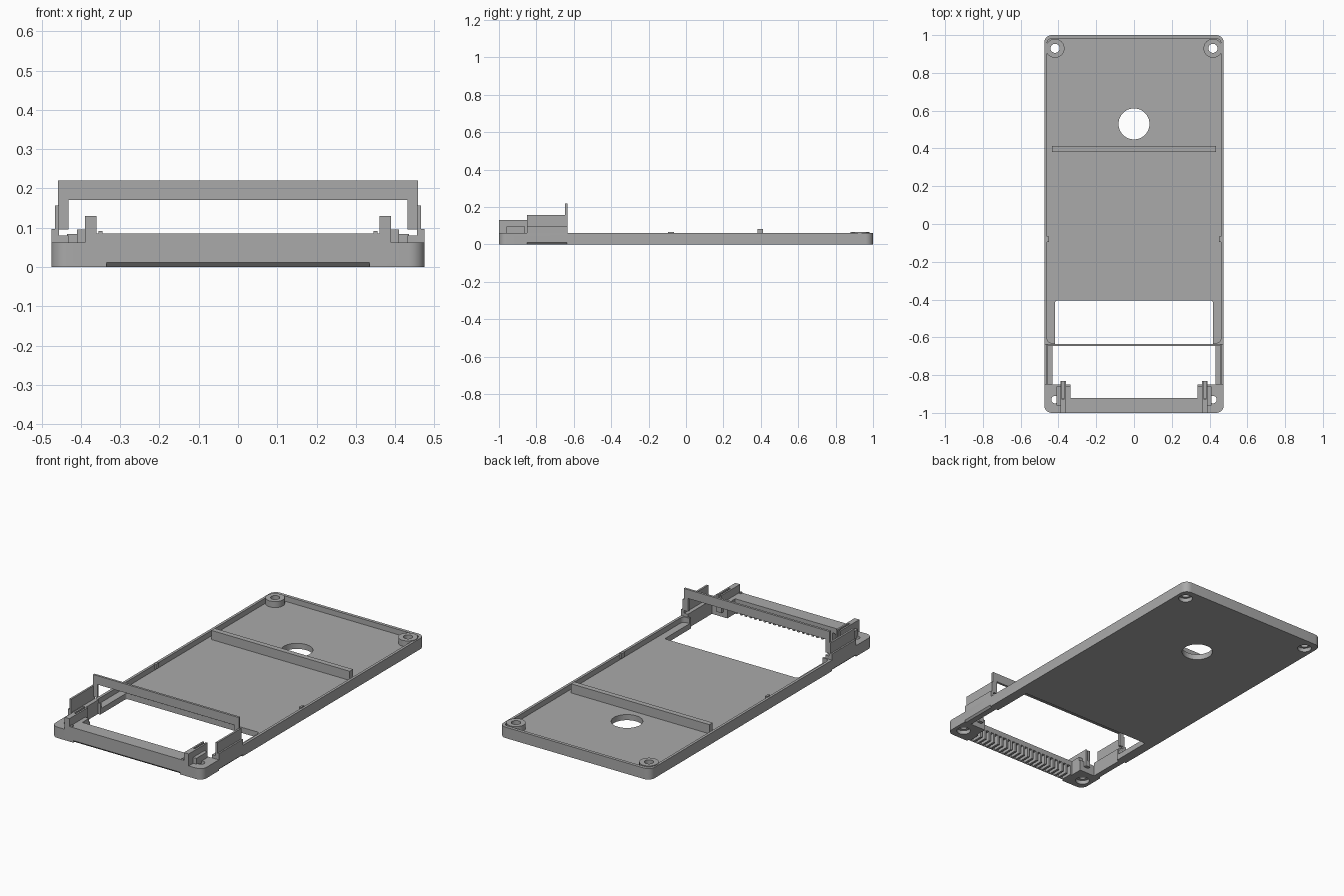
import bpy, bmesh, math

cube = bpy.data.objects.get("Cube")
if cube:
    bpy.data.objects.remove(cube, do_unlink=True)

GREY = (0.4, 0.4, 0.4, 1)
mat = bpy.data.materials.new("plain grey")
mat.use_nodes = True
mat.diffuse_color = GREY
mat.node_tree.nodes["Principled BSDF"].inputs["Base Color"].default_value = GREY


def finish(name, bm):
    bmesh.ops.recalc_face_normals(bm, faces=bm.faces)
    me = bpy.data.meshes.new(name)
    bm.to_mesh(me)
    bm.free()
    me.materials.append(mat)
    ob = bpy.data.objects.new(name, me)
    bpy.context.collection.objects.link(ob)
    return ob


def prism(name, points, z0, z1):
    bm = bmesh.new()
    face = bm.faces.new([bm.verts.new((x, y, z0)) for x, y in points])
    up = bmesh.ops.extrude_face_region(bm, geom=[face])["geom"]
    bmesh.ops.translate(bm, vec=(0, 0, z1 - z0),
                        verts=[g for g in up if isinstance(g, bmesh.types.BMVert)])
    return finish(name, bm)


def box(name, x0, x1, y0, y1, z0, z1):
    return prism(name, [(x0, y0), (x1, y0), (x1, y1), (x0, y1)], z0, z1)


def rounded(name, x0, x1, y0, y1, r, z0, z1, steps=8):
    pts = []
    corners = [(x1 - r, y1 - r), (x0 + r, y1 - r), (x0 + r, y0 + r), (x1 - r, y0 + r)]
    for q, (cx, cy) in enumerate(corners):
        for i in range(steps + 1):
            a = (q + i / steps) * math.pi / 2
            pts.append((cx + r * math.cos(a), cy + r * math.sin(a)))
    return prism(name, pts, z0, z1)


def disc(name, cx, cy, r, z0, z1, n=40):
    ring = [2 * math.pi * i / n for i in range(n)]
    return prism(name, [(cx + r * math.cos(a), cy + r * math.sin(a)) for a in ring], z0, z1)


def edge_cutter(name, along, lo, hi, edge, size):
    # diamond-section bar that chamfers one bottom edge
    bm = bmesh.new()
    ring = []
    for t in (lo, hi):
        for du, dz in ((size, 0), (0, size), (-size, 0), (0, -size)):
            u = edge + du
            ring.append(bm.verts.new((t, u, dz) if along == "x" else (u, t, dz)))
    a, b = ring[:4], ring[4:]
    bm.faces.new(a)
    bm.faces.new(b)
    for i in range(4):
        j = (i + 1) % 4
        bm.faces.new((a[i], a[j], b[j], b[i]))
    return finish(name, bm)


def combine(target, tool, operation="DIFFERENCE"):
    mod = target.modifiers.new("cut", "BOOLEAN")
    mod.operation, mod.solver, mod.object = operation, "EXACT", tool
    deps = bpy.context.evaluated_depsgraph_get()
    result = bpy.data.meshes.new_from_object(target.evaluated_get(deps))
    target.modifiers.remove(mod)
    target.data = result
    bpy.data.objects.remove(tool, do_unlink=True)


# Shallow tray with a raised rim
tray = rounded("tray", -0.475, 0.475, -1, 1, 0.04, 0, 0.062)
combine(tray, rounded("pocket", -0.46, 0.46, -0.63, 0.982, 0.025, 0.032, 0.1))
combine(tray, rounded("window", -0.418, 0.418, -0.7, -0.405, 0.012, -0.1, 0.2))
combine(tray, box("front_window", -0.432, 0.432, -0.85, -0.64, -0.1, 0.2))
combine(tray, box("front_notch", -0.335, 0.335, -0.92, -0.84, -0.1, 0.2))
combine(tray, disc("round_hole", 0, 0.53, 0.082, -0.1, 0.2, 64))

# Raised front wall
combine(tray, box("front_wall", -0.39, 0.39, -1, -0.92, 0.03, 0.085), "UNION")

# Screw bosses, through holes and countersunk recesses
for side in (-1, 1):
    boss = disc("boss", side * 0.418, 0.93, 0.05, 0.01, 0.066)
    combine(tray, boss, "UNION")
    for y, r in ((0.93, 0.024), (-0.93, 0.02)):
        combine(tray, disc("screw_hole", side * 0.418, y, r, -0.1, 0.2))
        combine(tray, disc("screw_recess", side * 0.418, y, 0.037, -0.1, 0.022))
    combine(tray, edge_cutter("side_chamfer", "y", -0.85, -0.635, side * 0.475, 0.01))
combine(tray, edge_cutter("front_chamfer", "x", -0.335, 0.335, -1, 0.012))

# Row of vent slots under the front wall
SLOTS = 22
for i in range(SLOTS):
    x = (i - (SLOTS - 1) / 2) * 0.03
    combine(tray, box("vent_slot", x - 0.009, x + 0.009, -0.985, -0.9, -0.1, 0.055))

# Cross rib on the floor
box("cross_rib", -0.435, 0.435, 0.382, 0.412, 0.03, 0.084)

# Top rail of the upright frame
box("frame_rail", -0.458, 0.458, -0.647, -0.634, 0.17, 0.22)


def mirrored(name, x0, x1, y0, y1, z0, z1):
    made = []
    for side, label in ((1, "left_"), (-1, "right_")):
        a, b = sorted((side * x0, side * x1))
        made.append(box(label + name, a, b, y0, y1, z0, z1))
    return made


# Frame legs, side plates and ledges
mirrored("frame_leg", 0.432, 0.458, -0.647, -0.634, 0.095, 0.17)
mirrored("side_plate", 0.455, 0.466, -0.85, -0.634, 0.03, 0.157)
mirrored("side_plate_base", 0.466, 0.475, -0.85, -0.634, 0.03, 0.097)
mirrored("side_ledge", 0.432, 0.455, -0.85, -0.634, 0.03, 0.08)

# Clips at the front corners
mirrored("clip_outer_block", 0.39, 0.41, -0.96, -0.86, 0.05, 0.095)
mirrored("clip_inner_block", 0.335, 0.36, -0.925, -0.86, 0.0, 0.085)
mirrored("clip_nib", 0.345, 0.355, -0.998, -0.985, 0.08, 0.092)
for side, post in zip((1, -1), mirrored("clip_post", 0.36, 0.39, -1, -0.832, 0.03, 0.13)):
    a, b = sorted((side * 0.37, side * 0.38))
    combine(post, box("clip_slot", a, b, -0.93, -0.8, 0.065, 0.2))

# Small catches on the rim
mirrored("rim_catch", 0.45, 0.463, -0.095, -0.065, 0.04, 0.068)

# Smooth round walls, sharp edges elsewhere
for ob in bpy.context.selected_objects:
    ob.select_set(False)
tray.select_set(True)
bpy.context.view_layer.objects.active = tray
bpy.ops.object.shade_smooth_by_angle(angle=math.radians(30))
